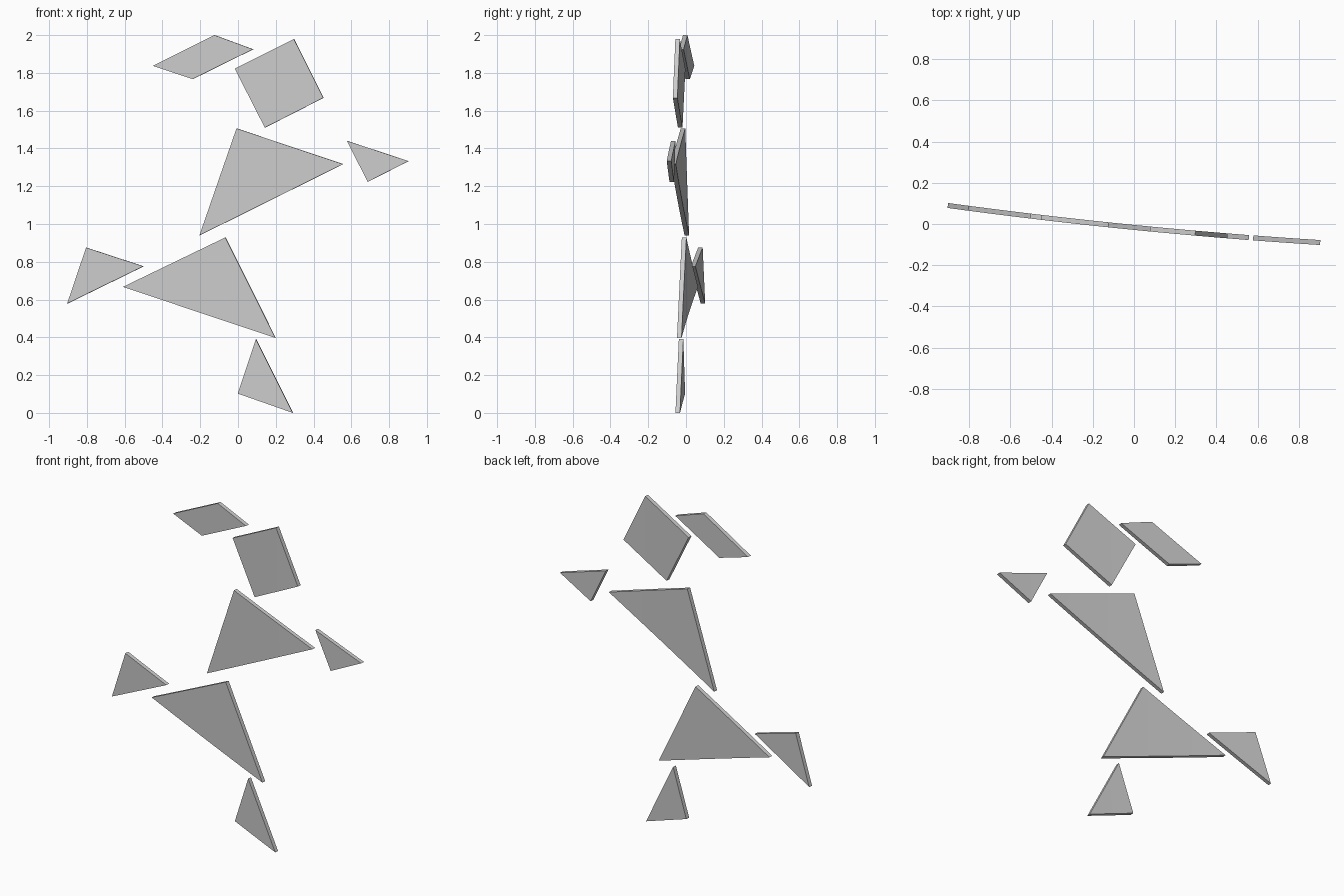
import bpy, bmesh, math

if "Cube" in bpy.data.objects:
    bpy.data.objects.remove(bpy.data.objects["Cube"])

THICK = 0.024

# gentle bend shared by all tiles: depth and normal direction at a given x
def depth(x):
    return -0.0166 - 0.0995 * x + 0.0203 * x * x

def bend(x, z, off):
    slope = -0.0995 + 0.0406 * x
    n = math.hypot(1, slope)
    return (x - slope / n * off, depth(x) + off / n, z)

def tile(name, pts):
    bm = bmesh.new()
    bm.faces.new([bm.verts.new((x, 0, z)) for x, z in pts])
    # slice into vertical strips so the tile can follow the bend
    cuts = [i * 0.1 for i in range(-9, 10)] + [p[0] for p in pts]
    for c in cuts:
        bmesh.ops.bisect_plane(bm, geom=bm.verts[:] + bm.edges[:] + bm.faces[:],
                               dist=1e-4, plane_co=(c, 0, 0), plane_no=(1, 0, 0))
    # thicken: front and back skins plus rim
    front = bm.verts[:]
    ext = bmesh.ops.extrude_face_region(bm, geom=bm.faces[:], use_keep_orig=True)
    back = [g for g in ext["geom"] if isinstance(g, bmesh.types.BMVert)]
    for verts, off in ((front, -THICK / 2), (back, THICK / 2)):
        for v in verts:
            v.co = bend(v.co.x, v.co.z, off)
    bmesh.ops.recalc_face_normals(bm, faces=bm.faces[:])
    me = bpy.data.meshes.new(name)
    bm.to_mesh(me)
    bm.free()
    ob = bpy.data.objects.new(name, me)
    bpy.context.collection.objects.link(ob)
    bpy.ops.object.select_all(action='DESELECT')
    ob.select_set(True)
    bpy.context.view_layer.objects.active = ob
    bpy.ops.object.shade_smooth_by_angle(angle=math.radians(30))

# seven tiles of the figure, outlines in x, z
tile("hat_parallelogram", [(-0.45, 1.837), (-0.24, 1.767), (0.08, 1.925), (-0.124, 2.0)])
tile("head_square", [(-0.016, 1.822), (0.143, 1.51), (0.453, 1.668), (0.297, 1.979)])
tile("upper_body_triangle", [(-0.007, 1.506), (-0.203, 0.94), (0.557, 1.317)])
tile("arm_triangle", [(0.578, 1.44), (0.687, 1.223), (0.903, 1.333)])
tile("lower_body_triangle", [(-0.066, 0.929), (-0.608, 0.667), (0.199, 0.397)])
tile("rear_leg_triangle", [(-0.803, 0.875), (-0.903, 0.579), (-0.5, 0.776)])
tile("foot_triangle", [(0.096, 0.39), (0.0, 0.102), (0.291, 0.0)])
